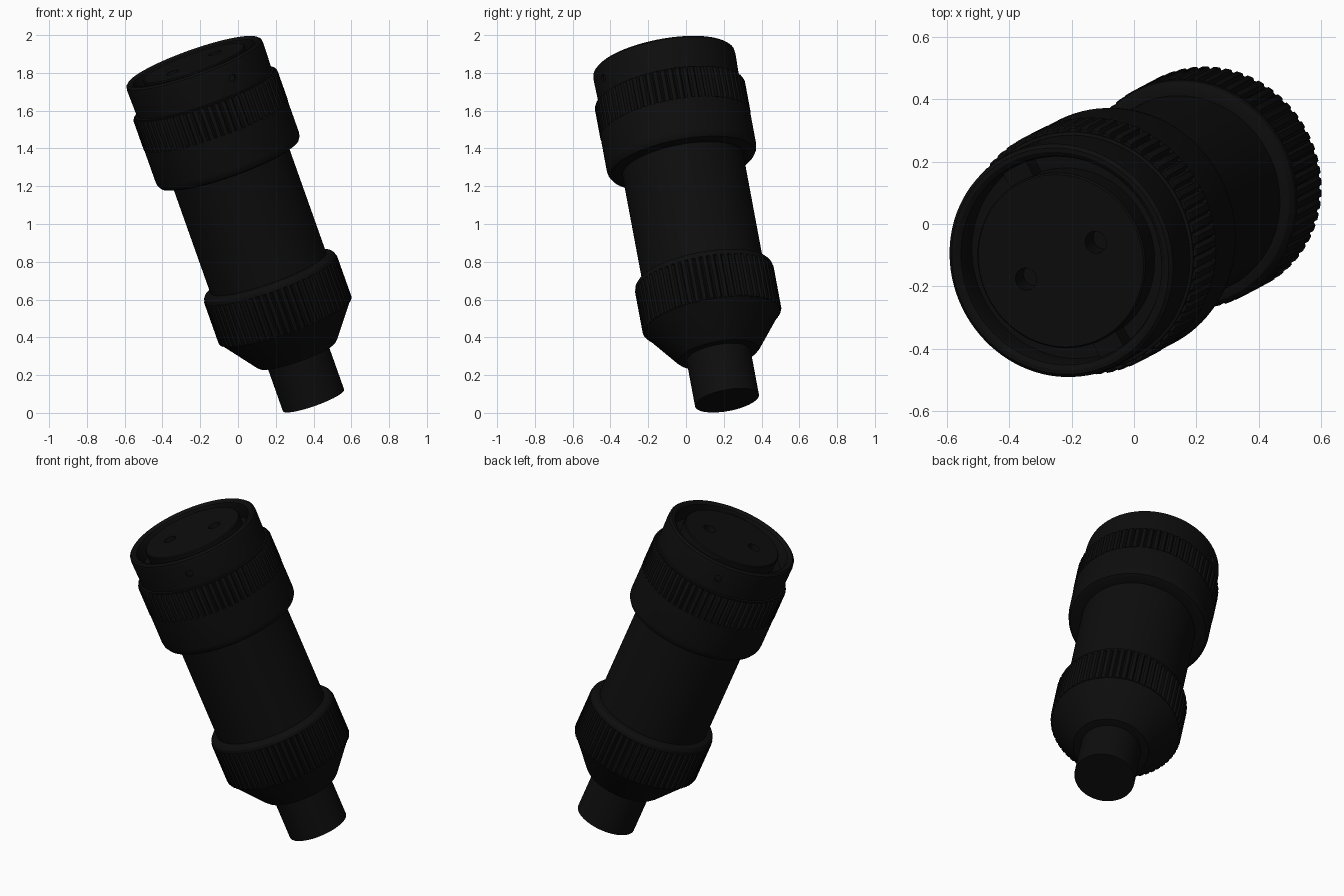
import bpy, bmesh
from math import sin, cos, pi, radians
from mathutils import Vector, Matrix

cube = bpy.data.objects.get("Cube")
if cube:
    bpy.data.objects.remove(cube)

# Single near-black plastic
black = bpy.data.materials.new("black_plastic")
black.use_nodes = True
black.diffuse_color = (0.004, 0.004, 0.004, 1)
black.node_tree.nodes["Principled BSDF"].inputs["Base Color"].default_value = black.diffuse_color

# The connector is built upright, then leaned around its foot
foot = Vector((0.4, 0.217, 0.066))
tip = Vector((-0.233, -0.117, 1.85))
axis = (tip - foot).normalized()
lean = Matrix.Translation(foot) @ Vector((0, 0, 1)).rotation_difference(axis).to_matrix().to_4x4()
side = Vector((axis.x, axis.y, 0)).normalized()   # direction of the two sockets
cross = Vector((-side.y, side.x, 0))              # direction of the keys


def add(name, bm):
    bmesh.ops.recalc_face_normals(bm, faces=bm.faces)
    mesh = bpy.data.meshes.new(name)
    bm.to_mesh(mesh)
    bm.free()
    mesh.materials.append(black)
    obj = bpy.data.objects.new(name, mesh)
    bpy.context.collection.objects.link(obj)
    obj.matrix_world = lean
    smooth(obj)
    return obj


def smooth(obj):
    obj.data.shade_smooth()
    obj.data.set_sharp_from_angle(angle=radians(30))


def lathe(name, profile, teeth=0, depth=0.0):
    """Revolve (radius, height) points; teeth cut shallow grooves in the wall."""
    bm = bmesh.new()
    steps = teeth * 4 if teeth else 96
    rings = []
    for r, z in profile:
        ring = []
        for i in range(steps):
            rr = r - depth if teeth and i % 4 == 3 else r
            a = 2 * pi * i / steps
            ring.append(bm.verts.new((rr * cos(a), rr * sin(a), z)))
        rings.append(ring)
    for low, high in zip(rings, rings[1:]):
        for i in range(steps):
            j = (i + 1) % steps
            bm.faces.new((low[i], low[j], high[j], high[i]))
    bm.faces.new(rings[0])
    bm.faces.new(rings[-1])
    return add(name, bm)


def cylinder(name, radius, depth, place):
    bm = bmesh.new()
    bmesh.ops.create_cone(bm, cap_ends=True, segments=24, radius1=radius,
                          radius2=radius, depth=depth, matrix=place)
    return add(name, bm)


def cut(target, cutter):
    mod = target.modifiers.new("cut", "BOOLEAN")
    mod.operation = "DIFFERENCE"
    mod.solver = "EXACT"
    mod.object = cutter
    bpy.context.view_layer.objects.active = target
    bpy.ops.object.modifier_apply(modifier=mod.name)
    bpy.data.objects.remove(cutter)
    smooth(target)


# Cable and tapered strain relief
lathe("cable", [(0.172, 0), (0.172, 0.3)])
lathe("strain_relief_cone", [(0.19, 0.257), (0.215, 0.26), (0.23, 0.275),
                             (0.363, 0.45), (0.363, 0.46)])

# Lower knurled nut with rounded top lip
lathe("lower_knurl", [(0.368, 0.45), (0.373, 0.46), (0.373, 0.69)], 60, 0.014)
lathe("lower_nut_lip", [(0.36, 0.685), (0.37, 0.69), (0.367, 0.708),
                        (0.355, 0.722), (0.34, 0.727), (0.32, 0.727)])

# Straight barrel
lathe("barrel", [(0.325, 0.7), (0.325, 1.4)])

# Coupling collar: smooth skirt below, knurled band above
lathe("collar_skirt", [(0.32, 1.345), (0.37, 1.345), (0.388, 1.352), (0.399, 1.37),
                       (0.402, 1.39), (0.402, 1.575), (0.39, 1.58)])
lathe("collar_knurl", [(0.404, 1.572), (0.404, 1.735), (0.398, 1.748)], 64, 0.014)
lathe("collar_lip", [(0.39, 1.74), (0.388, 1.753), (0.375, 1.758)])

# Open sleeve around the contact face
sleeve = lathe("end_sleeve", [(0.378, 1.74), (0.382, 1.9), (0.379, 1.922), (0.368, 1.932),
                              (0.355, 1.932), (0.34, 1.922), (0.335, 1.905), (0.335, 1.83)])

# Contact insert with a flush face and two sockets
insert = lathe("contact_insert", [(0.285, 1.8), (0.285, 1.92), (0.28, 1.926)])
for s in (-1, 1):
    cut(insert, cylinder("socket_cutter", 0.036, 0.16,
                         Matrix.Translation(side * 0.136 * s + Vector((0, 0, 1.926)))))

# Alignment keys in the groove and dimples on the sleeve
for s, label in ((-1, "front"), (1, "back")):
    turn = cross.to_track_quat("X", "Z").to_matrix().to_4x4()
    bm = bmesh.new()
    bmesh.ops.create_cube(bm, size=1, matrix=Matrix.Translation(
        cross * 0.31 * s + Vector((0, 0, 1.86))) @ turn @ Matrix.Diagonal((0.07, 0.09, 0.09, 1)))
    add(label + "_key", bm)
    aim = cross.to_track_quat("Z", "Y").to_matrix().to_4x4()
    cut(sleeve, cylinder("dimple_cutter", 0.02, 0.03,
                         Matrix.Translation(cross * 0.382 * s + Vector((0, 0, 1.84))) @ aim))
